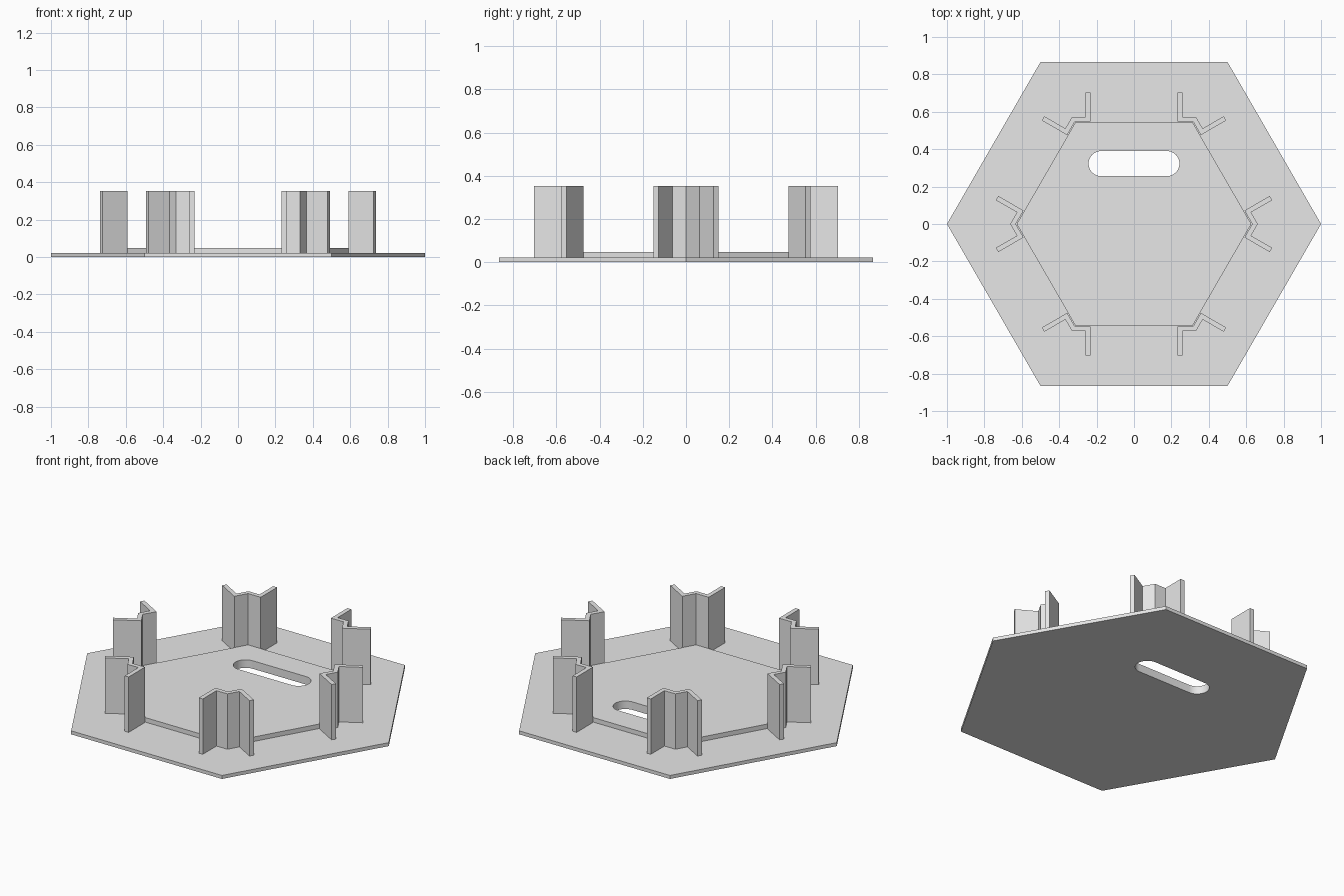
import bpy, bmesh
from math import pi, sin, cos, radians
from mathutils import Vector, Matrix

cube = bpy.data.objects.get("Cube")
if cube:
    bpy.data.objects.remove(cube, do_unlink=True)

grey = bpy.data.materials.new("light_grey")
grey.use_nodes = True
GREY = (0.8, 0.8, 0.8, 1)
grey.diffuse_color = GREY
grey.node_tree.nodes["Principled BSDF"].inputs["Base Color"].default_value = GREY

BASE_TOP, PLATE_TOP, BRACKET_TOP = 0.021, 0.048, 0.353


def prism(name, outline, z0, z1):
    """Extrude a counter-clockwise outline from z0 to z1."""
    bm = bmesh.new()
    face = bm.faces.new([bm.verts.new((p[0], p[1], z0)) for p in outline])
    ext = bmesh.ops.extrude_face_region(bm, geom=[face])
    top = [v for v in ext["geom"] if isinstance(v, bmesh.types.BMVert)]
    bmesh.ops.translate(bm, verts=top, vec=(0, 0, z1 - z0))
    bmesh.ops.recalc_face_normals(bm, faces=bm.faces)
    mesh = bpy.data.meshes.new(name)
    bm.to_mesh(mesh)
    bm.free()
    mesh.materials.append(grey)
    obj = bpy.data.objects.new(name, mesh)
    bpy.context.collection.objects.link(obj)
    return obj


def hexagon(radius):
    return [(radius * cos(i * pi / 3), radius * sin(i * pi / 3)) for i in range(6)]


# Hexagonal base and raised inner plate
base = prism("base", hexagon(1), 0, BASE_TOP)
plate = prism("raised_plate", hexagon(0.627), BASE_TOP, PLATE_TOP)

# Rounded slot cut through both
SLOT_R, SLOT_X, SLOT_Y, STEPS = 0.067, 0.176, 0.323, 16
slot = []
for side in (1, -1):
    for i in range(STEPS + 1):
        a = -pi / 2 + i * pi / STEPS
        slot.append((side * (SLOT_X + SLOT_R * cos(a)), SLOT_Y + side * SLOT_R * sin(a)))
cutter = prism("slot_cutter", slot, -0.1, 0.2)
cutter.hide_render = True
for obj in (base, plate):
    mod = obj.modifiers.new("slot", "BOOLEAN")
    mod.operation = "DIFFERENCE"
    mod.solver = "EXACT"
    mod.object = cutter
    bpy.ops.object.select_all(action="DESELECT")
    bpy.context.view_layer.objects.active = obj
    obj.select_set(True)
    bpy.ops.object.modifier_apply(modifier=mod.name)
    bpy.ops.object.shade_smooth_by_angle(angle=radians(30))
bpy.data.objects.remove(cutter, do_unlink=True)

# Corner bracket: two flanges hugging the plate corner, each with an outward arm
CORNER, FLANGE, ARM, THICK = 0.632, 0.083, 0.156, 0.026
along = Vector((-sin(pi / 6), cos(pi / 6)))    # along the plate edge
out = Vector((cos(pi / 6), sin(pi / 6)))       # square to the plate edge
inner = Vector((CORNER, 0))
elbow = inner + along * FLANGE
tip = elbow + out * ARM
outer = Vector((CORNER + THICK / cos(pi / 6), 0))
half = [elbow, tip, tip - along * THICK, elbow - along * THICK + out * THICK]
mirrored = [Vector((p.x, -p.y)) for p in reversed(half)]
profile = [inner] + half + [outer] + mirrored
for i in range(6):
    turn = Matrix.Rotation(i * pi / 3, 2)
    prism(f"corner_bracket_{i + 1}", [turn @ p for p in profile], BASE_TOP, BRACKET_TOP)
